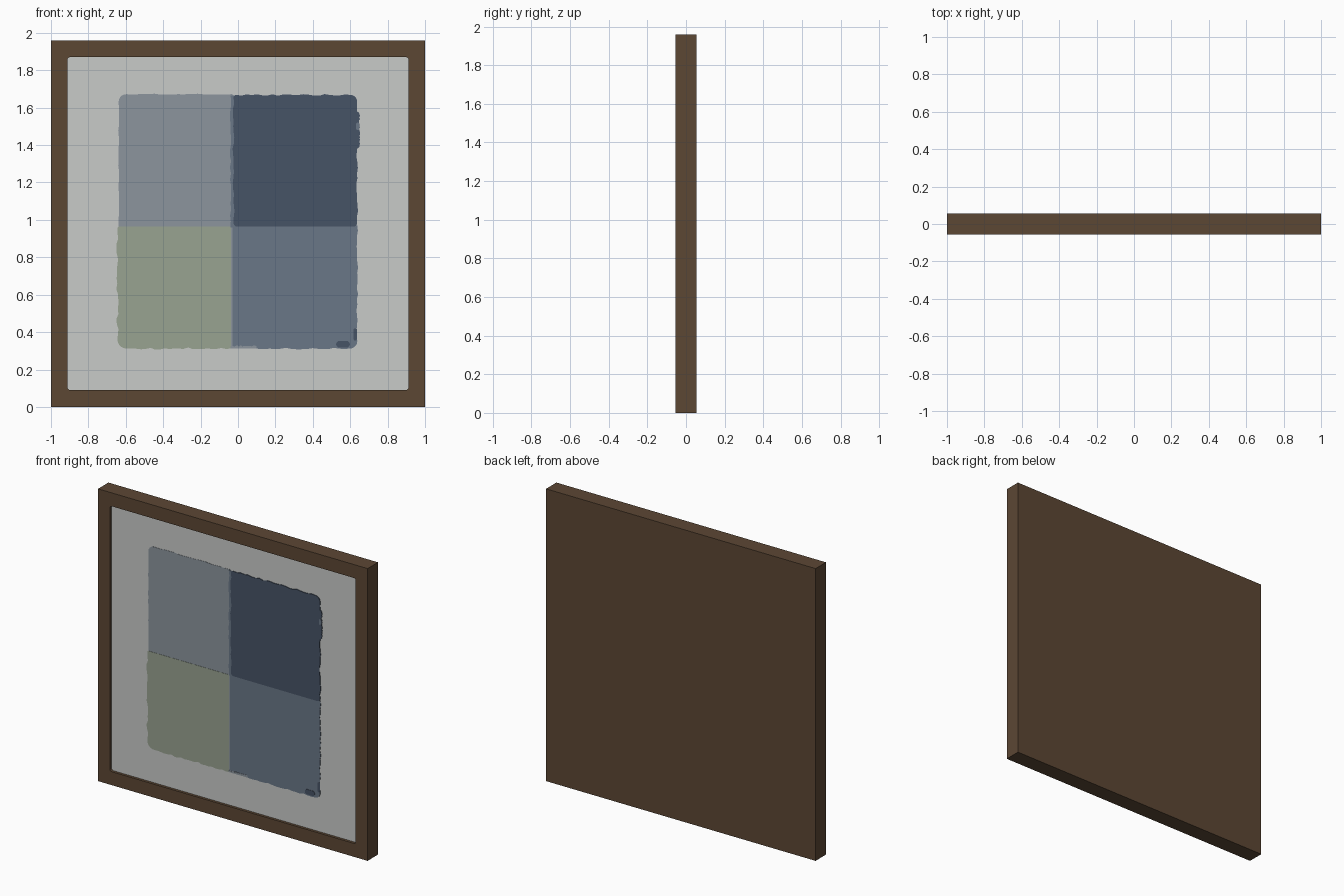
import bpy, bmesh, math, random

if "Cube" in bpy.data.objects:
    bpy.data.objects.remove(bpy.data.objects["Cube"])

random.seed(4)


def material(name, rgb):
    lin = [((c / 255 + 0.055) / 1.055) ** 2.4 for c in rgb]
    m = bpy.data.materials.new(name)
    m.diffuse_color = (*lin, 1)
    m.use_nodes = True
    m.node_tree.nodes["Principled BSDF"].inputs["Base Color"].default_value = m.diffuse_color
    return m


brown = material("brown wood", (92, 71, 52))
pale = material("pale grey", (201, 203, 201))
mist = material("mist blue", (140, 149, 157))
navy = material("navy blue", (70, 83, 102))
sage = material("sage green", (153, 163, 145))
slate = material("slate blue", (106, 119, 135))


def rounded(x0, x1, z0, z1, radii, rough="", amp=0.0045):
    """Rounded rectangle; radii are BL, BR, TR, TL; sides in rough get a torn edge."""
    corners = [(x0, z0, 1, 1, 180), (x1, z0, -1, 1, 270),
               (x1, z1, -1, -1, 0), (x0, z1, 1, -1, 90)]
    pts = []
    for i, (cx, cz, sx, sz, a0) in enumerate(corners):
        r = radii[i]
        for k in range(6 if r else 1):
            a = math.radians(a0 + 18 * k)
            pts.append((cx + sx * r + r * math.cos(a), cz + sz * r + r * math.sin(a)))
        side = "brtl"[i]
        if side in rough:
            nx, nz, _, _, _ = corners[(i + 1) % 4]
            px, pz = pts[-1]
            r2 = radii[(i + 1) % 4]
            ex = nx - r2 * (nx > cx) + r2 * (nx < cx) if side in "bt" else px
            ez = nz - r2 * (nz > cz) + r2 * (nz < cz) if side in "rl" else pz
            for k in range(1, 22):
                t = k / 22
                d = random.uniform(-amp, amp)
                ox, oz = (0, d) if side in "bt" else (d, 0)
                pts.append((px + (ex - px) * t + ox, pz + (ez - pz) * t + oz))
    return pts


def plate(name, pts, y_back, y_front, mat):
    bm = bmesh.new()
    face = bm.faces.new([bm.verts.new((x, y_back, z)) for x, z in pts])
    geom = bmesh.ops.extrude_face_region(bm, geom=[face])["geom"]
    for v in geom:
        if isinstance(v, bmesh.types.BMVert):
            v.co.y = y_front
    bmesh.ops.recalc_face_normals(bm, faces=bm.faces)
    me = bpy.data.meshes.new(name)
    bm.to_mesh(me)
    bm.free()
    me.materials.append(mat)
    ob = bpy.data.objects.new(name, me)
    bpy.context.collection.objects.link(ob)
    return ob


# Wooden frame: solid block with a shallow rounded recess in front
BACK, FRONT, BED = 0.055, -0.055, -0.033
frame = plate("frame", [(-1, 0), (1, 0), (1, 1.96), (-1, 1.96)], BACK, FRONT, brown)
opening = rounded(-0.912, 0.912, 0.09, 1.87, [0.015] * 4)
cutter = plate("recess_cutter", opening, BED, -0.2, brown)
mod = frame.modifiers.new("recess", "BOOLEAN")
mod.operation, mod.solver, mod.object = "DIFFERENCE", "EXACT", cutter
bpy.context.view_layer.objects.active = frame
frame.select_set(True)
bpy.ops.object.modifier_apply(modifier="recess")
bpy.data.objects.remove(cutter)

# Paper mount lying in the recess
plate("paper_mount", opening, BED, BED - 0.004, pale)


# Painted patches, stacked in thin layers
def paint(name, pts, level, mat):
    plate(name, pts, BED - 0.003, BED - 0.004 - 0.0015 * level, mat)


paint("upper_left_patch",
      rounded(-0.638, -0.02, 0.95, 1.672, [0, 0, 0.015, 0.04], "tl", 0.003), 1, mist)
paint("lower_left_patch",
      rounded(-0.645, -0.038, 0.312, 0.964, [0.05, 0, 0.008, 0.01], "bl", 0.006), 2, sage)
paint("lower_right_patch",
      rounded(-0.03, 0.638, 0.312, 0.97, [0, 0.04, 0, 0], "br", 0.004), 2, slate)
paint("lower_seam", rounded(-0.042, -0.025, 0.315, 0.964, [0] * 4, "l", 0.003), 1, mist)
paint("lower_right_rim", rounded(-0.04, 0.1, 0.312, 0.325, [0] * 4, "t", 0.003), 3, mist)
paint("upper_seam", rounded(-0.04, -0.015, 0.96, 1.665, [0] * 4, "l", 0.004), 2, slate)
paint("upper_right_patch",
      rounded(-0.024, 0.637, 0.964, 1.668, [0.02, 0.02, 0.035, 0.015], "rtl", 0.005), 3, navy)

# Stray dabs of paint on the right edge
paint("bulge_dab", rounded(0.61, 0.65, 1.38, 1.58, [0.018] * 4, "r", 0.004), 3, navy)
paint("edge_dab", rounded(0.632, 0.648, 1.48, 1.52, [0.007] * 4), 4, slate)
paint("corner_dab", rounded(0.525, 0.598, 0.318, 0.352, [0.016] * 4), 3, navy)
paint("side_dab", rounded(0.618, 0.636, 0.355, 0.42, [0.008] * 4), 3, navy)
